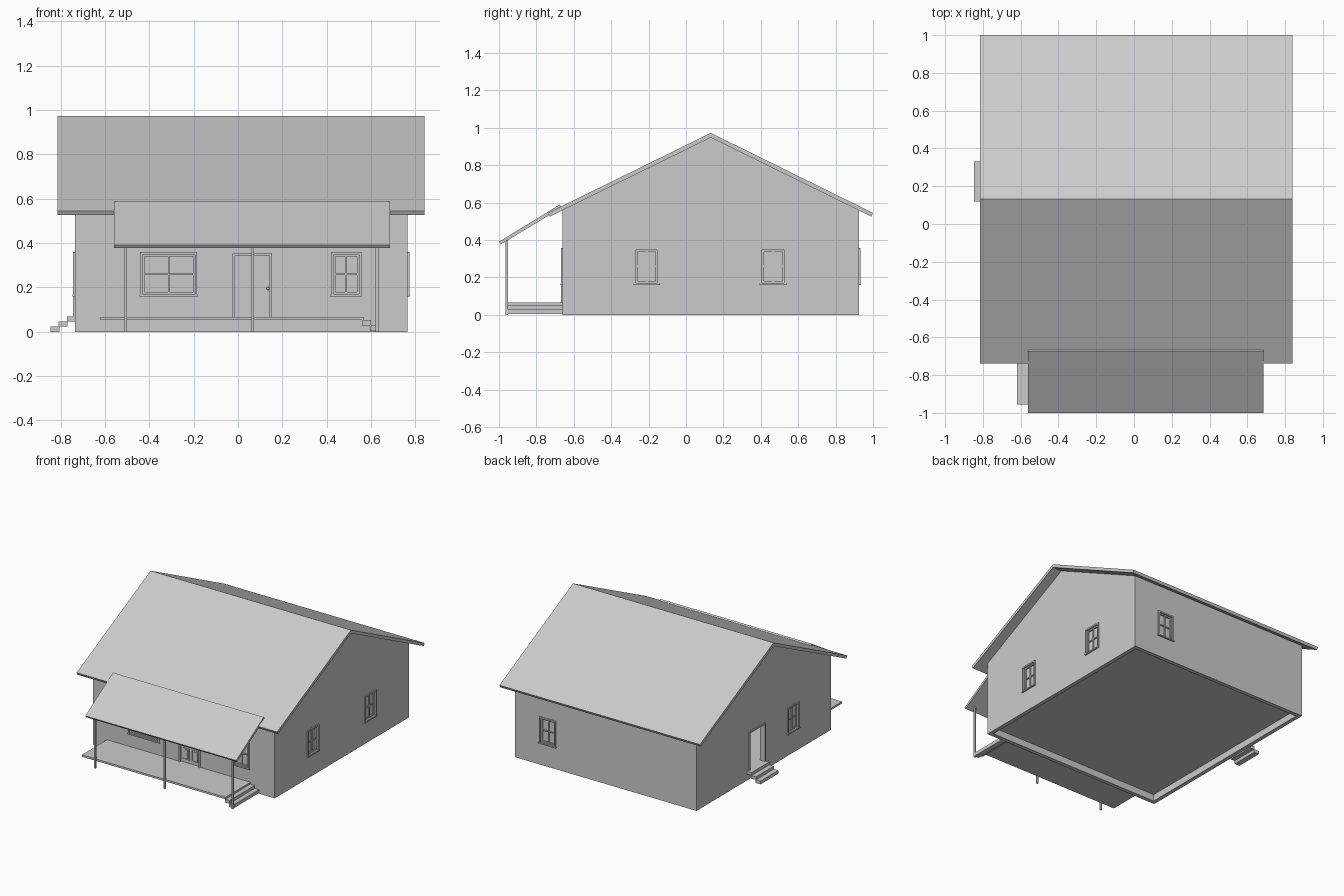
import bpy, bmesh
from mathutils import Vector

if "Cube" in bpy.data.objects:
    bpy.data.objects.remove(bpy.data.objects["Cube"])

X0, X1, Y0, Y1 = -0.735, 0.765, -0.66, 0.925   # outer wall faces
T = 0.03                                       # wall thickness
RIDGE = 0.1325


def finish(name, bm):
    bmesh.ops.recalc_face_normals(bm, faces=bm.faces[:])
    me = bpy.data.meshes.new(name)
    bm.to_mesh(me)
    bm.free()
    ob = bpy.data.objects.new(name, me)
    bpy.context.collection.objects.link(ob)
    return ob


def boxes(name, items):
    """One object out of (x0, x1, y0, y1, z0, z1) boxes."""
    bm = bmesh.new()
    for x0, x1, y0, y1, z0, z1 in items:
        vs = bmesh.ops.create_cube(bm, size=1)["verts"]
        size = Vector((abs(x1 - x0), abs(y1 - y0), z1 - z0))
        mid = Vector((x0 + x1, y0 + y1, z0 + z1)) / 2
        for v in vs:
            v.co = v.co * size + mid
    return finish(name, bm)


def prism(name, profile, x0, x1):
    """Extrude a (y, z) profile along x."""
    bm = bmesh.new()
    f = bm.faces.new([bm.verts.new((x0, y, z)) for y, z in profile])
    ext = bmesh.ops.extrude_face_region(bm, geom=[f])["geom"]
    moved = [g for g in ext if isinstance(g, bmesh.types.BMVert)]
    bmesh.ops.translate(bm, verts=moved, vec=(x1 - x0, 0, 0))
    return finish(name, bm)


def on_wall(side, u0, u1, d0, d1, z0, z1):
    """Box on a wall: u runs along the wall, d points outward."""
    if side == "front":
        return (u0, u1, Y0 - d1, Y0 - d0, z0, z1)
    if side == "back":
        return (u0, u1, Y1 + d0, Y1 + d1, z0, z1)
    if side == "left":
        return (X0 - d1, X0 - d0, u0, u1, z0, z1)
    return (X1 + d0, X1 + d1, u0, u1, z0, z1)


def frame(side, u0, u1, z0, z1, w, d0, d1, bottom=True):
    """Border of width w around an opening."""
    out = [on_wall(side, u0 - w, u0, d0, d1, z0, z1),
           on_wall(side, u1, u1 + w, d0, d1, z0, z1),
           on_wall(side, u0 - w, u1 + w, d0, d1, z1, z1 + w)]
    if bottom:
        out.append(on_wall(side, u0 - w, u1 + w, d0, d1, z0 - w, z0))
    return out


def cut(target, cutter):
    m = target.modifiers.new("cut", "BOOLEAN")
    m.operation, m.solver, m.object = "DIFFERENCE", "EXACT", cutter
    bpy.context.view_layer.objects.active = target
    bpy.ops.object.modifier_apply(modifier=m.name)
    bpy.data.objects.remove(cutter, do_unlink=True)


WZ0, WZ1 = 0.171, 0.348
windows = [("front", -0.43, -0.195), ("front", 0.43, 0.545),
           ("right", -0.267, -0.155), ("right", 0.407, 0.524),
           ("left", -0.267, -0.155), ("back", 0.437, 0.55)]
doors = [("front", -0.013, 0.143), ("left", 0.132, 0.298)]
DZ0, DZ1 = 0.067, 0.343

# Hollow gabled walls with window and door openings
walls = prism("walls", [(Y0, 0), (Y1, 0), (Y1, 0.56), (RIDGE, 0.95), (Y0, 0.56)], X0, X1)
inside = prism("inside_cutter", [(Y0 + T, -0.1), (Y1 - T, -0.1), (Y1 - T, 0.555),
                                 (RIDGE, 0.932), (Y0 + T, 0.555)], X0 + T, X1 - T)
cut(walls, inside)
holes = [on_wall(s, a, b, -0.06, 0.03, WZ0, WZ1) for s, a, b in windows]
holes += [on_wall(s, a, b, -0.06, 0.03, DZ0, DZ1) for s, a, b in doors]
cut(walls, boxes("opening_cutter", holes))

boxes("floor", [(X0 + T, X1 - T, Y0 + T, Y1 - T, 0.05, 0.067)])

# Windows: trim, sill, sash bars and glass
for i, (s, a, b) in enumerate(windows):
    mid, zm, h = (a + b) / 2, (WZ0 + WZ1) / 2, 0.004
    parts = frame(s, a, b, WZ0, WZ1, 0.011, -0.002, 0.008)
    parts.append(on_wall(s, a - 0.015, b + 0.015, -0.002, 0.011, WZ0 - 0.011, WZ0 - 0.003))
    parts += frame(s, a + 0.009, b - 0.009, WZ0 + 0.009, WZ1 - 0.009, 0.009, -0.02, -0.004)
    parts.append(on_wall(s, mid - h, mid + h, -0.019, -0.006, WZ0, WZ1))
    parts.append(on_wall(s, a, b, -0.018, -0.005, zm - h, zm + h))
    boxes(f"window_frame_{i}", parts)
    boxes(f"window_glass_{i}", [on_wall(s, a, b, -0.016, -0.013, WZ0, WZ1)])

# Door frames; the side doorway is left open
for s, a, b in doors:
    boxes(f"{s}_door_frame", frame(s, a, b, DZ0, DZ1, 0.011, -0.03, 0.008, False))

# Panelled front door with knob
a, b = doors[0][1:]
leaf = [on_wall("front", a, b, -0.022, -0.008, DZ0, DZ1)]
for u0, u1 in ((a + 0.016, a + 0.068), (b - 0.068, b - 0.016)):
    for z0, z1 in ((0.09, 0.175), (0.205, 0.325)):
        leaf += frame("front", u0 + .005, u1 - .005, z0 + .005, z1 - .005, .005, -0.009, -0.004)
        leaf.append(on_wall("front", u0 + 0.012, u1 - 0.012, -0.009, -0.005, z0 + 0.012, z1 - 0.012))
boxes("front_door", leaf)
bm = bmesh.new()
bmesh.ops.create_uvsphere(bm, u_segments=12, v_segments=8, radius=0.007)
bmesh.ops.translate(bm, verts=bm.verts[:], vec=(b - 0.008, Y0 - 0.001, 0.195))
knob = finish("door_knob", bm)
for p in knob.data.polygons:
    p.use_smooth = True

# Main roof
prism("main_roof", [(-0.738, 0.545), (RIDGE, 0.973), (1.0, 0.545), (0.99, 0.526),
                    (RIDGE, 0.948), (-0.728, 0.526)], -0.815, 0.84)

# Porch roof, floor and posts
prism("porch_roof", [(-1.0, 0.391), (-0.675, 0.59), (-0.664, 0.574), (-0.99, 0.377)], -0.56, 0.685)
boxes("porch_floor", [(-0.62, 0.565, -0.955, Y0, 0.053, 0.067)])
for i, x in enumerate((-0.506, 0.066, 0.627)):
    boxes(f"porch_post_{i}", [(x - 0.006, x + 0.006, -0.964, -0.952, 0, 0.402)])

# Porch steps and side steps
boxes("porch_steps", [(0.56, 0.6, -0.955, Y0, 0.027, 0.053),
                      (0.595, 0.634, -0.955, Y0, 0.004, 0.03)])
boxes("side_steps", [(X0 - 0.037 * (i + 1), X0 - 0.036 * i + 0.003, 0.12, 0.33,
                      0.046 - 0.023 * i, 0.068 - 0.022 * i) for i in range(3)])
